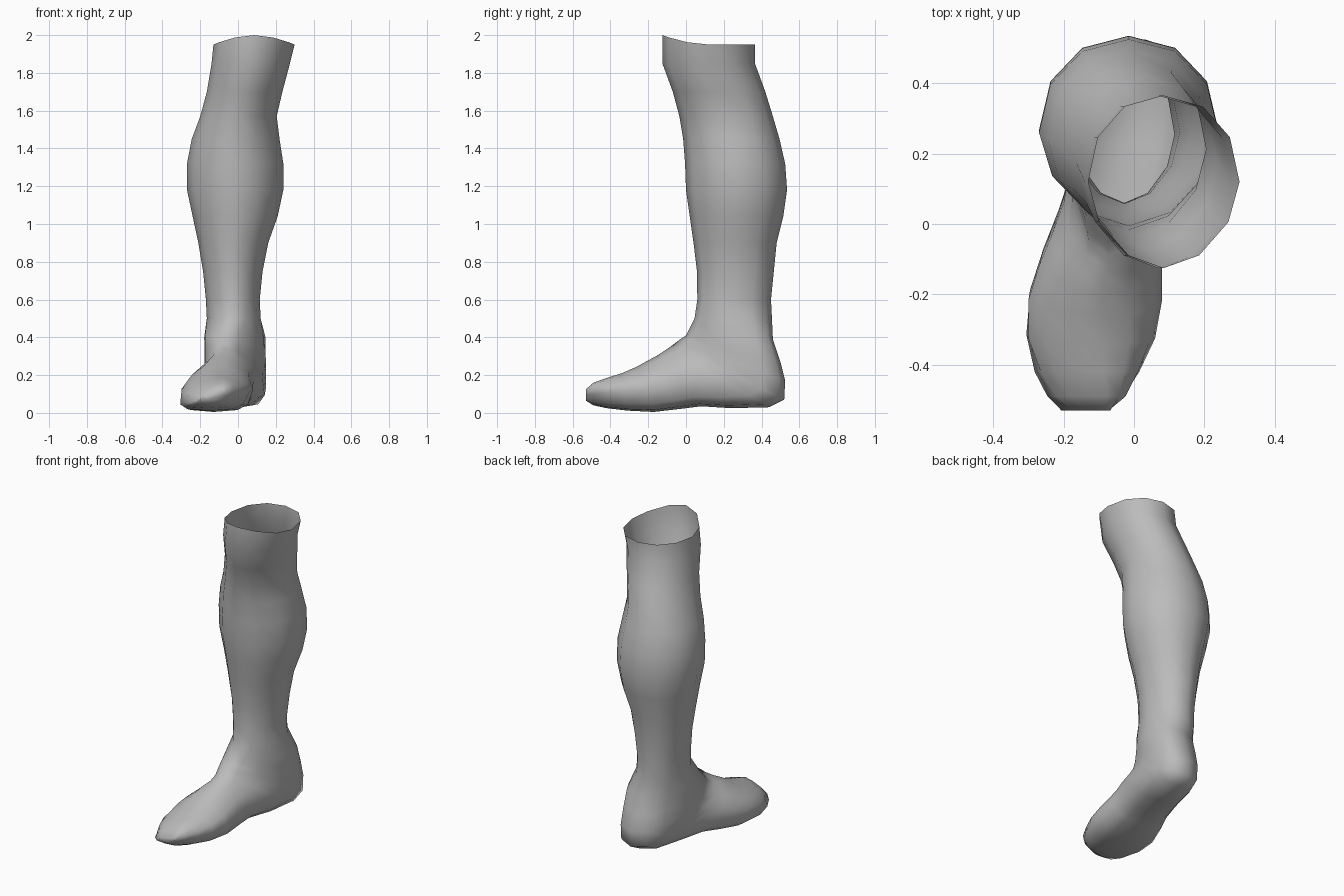
import bpy
import bmesh
from math import sin, cos, pi

SIDES = 12

old_cube = bpy.data.objects.get("Cube")
if old_cube:
    bpy.data.objects.remove(old_cube, do_unlink=True)


def plain_material(name, colour):
    material = bpy.data.materials.new(name)
    material.use_nodes = True
    material.diffuse_color = colour
    material.node_tree.nodes["Principled BSDF"].inputs["Base Color"].default_value = colour
    return material


def soften(value, power):
    """Signed power: below one squares off an ellipse, above one narrows it."""
    return abs(value) ** power * (1 if value >= 0 else -1)


def ring(front, back, centre_x, half_width, front_power, back_power, lean):
    """Closed cross-section between a front point and a back point, each (y, z)."""
    points = []
    for step in range(SIDES):
        angle = 2 * pi * step / SIDES
        power = front_power if cos(angle) > 0 else back_power
        along = soften(cos(angle), power)
        across = soften(sin(angle), power)
        blend = (1 - along) / 2
        x = centre_x + half_width * across + lean * along
        y = front[0] + (back[0] - front[0]) * blend
        z = front[1] + (back[1] - front[1]) * blend
        points.append([x, y, z])
    return points


# Knee to ankle: height, right edge, left edge, front, back
shin_sections = [
    (1.95, -.13, .30, -.125, .365),
    (1.85, -.14, .275, -.125, .365),
    (1.70, -.165, .235, -.07, .42),
    (1.57, -.20, .205, -.035, .46),
    (1.45, -.245, .22, -.015, .495),
    (1.32, -.27, .24, -.005, .525),
    (1.18, -.27, .24, 0, .535),
    (1.04, -.24, .21, .02, .515),
    (.90, -.21, .16, .04, .48),
    (.75, -.185, .13, .058, .465),
    (.60, -.17, .115, .06, .45),
    (.50, -.165, .12, .045, .455),
]

# Ankle to toes: front y, z, back y, z, centre x, half width
foot_sections = [
    (0, .41, .46, .39, -.022, .157),
    (-.03, .39, .50, .27, -.022, .155),
    (-.05, .375, .525, .17, -.022, .155),
    (-.07, .36, .52, .07, -.022, .155),
    (-.09, .345, .44, .03, -.025, .155),
    (-.12, .325, .24, .025, -.045, .155),
    (-.15, .305, .08, .035, -.075, .16),
    (-.20, .278, -.04, .02, -.095, .175),
    (-.26, .245, -.17, .005, -.11, .19),
    (-.34, .21, -.31, .012, -.12, .18),
    (-.42, .185, -.42, .025, -.125, .14),
    (-.49, .16, -.49, .04, -.125, .095),
    (-.53, .125, -.53, .065, -.13, .042),
]

rings = []
for height, right, left, front, back in shin_sections:
    rings.append(ring((front, height), (back, height),
                      (left + right) / 2, (left - right) / 2, 1.1, .95, 0))
for fy, fz, by, bz, centre, half in foot_sections:
    # The heel swings inward and the sole grows flatter toward the toes
    rings.append(ring((fy, fz), (by, bz), centre, half,
                      1.2, .65 + .2 * by, -.1 * by))

# Raise the open rim over the kneecap
for step, point in enumerate(rings[0]):
    point[2] += .05 * max(0, cos(2 * pi * step / SIDES)) ** 2

# Loft the sections into one skin, open at the knee and closed at the toes
mesh = bpy.data.meshes.new("lower_leg")
bm = bmesh.new()
loops = [[bm.verts.new(point) for point in section] for section in rings]
for upper, lower in zip(loops, loops[1:]):
    for i in range(SIDES):
        j = (i + 1) % SIDES
        bm.faces.new((upper[i], upper[j], lower[j], lower[i]))
bm.faces.new(loops[-1])
bmesh.ops.recalc_face_normals(bm, faces=bm.faces)

# Make sure the skin faces outward at the toe tip
bm.faces.ensure_lookup_table()
if bm.faces[-1].normal.y > 0:
    bmesh.ops.reverse_faces(bm, faces=bm.faces)
for face in bm.faces:
    face.smooth = True
bm.to_mesh(mesh)
bm.free()

leg = bpy.data.objects.new("lower_leg", mesh)
bpy.context.collection.objects.link(leg)
mesh.materials.append(plain_material("plain grey", (.5, .5, .5, 1)))
